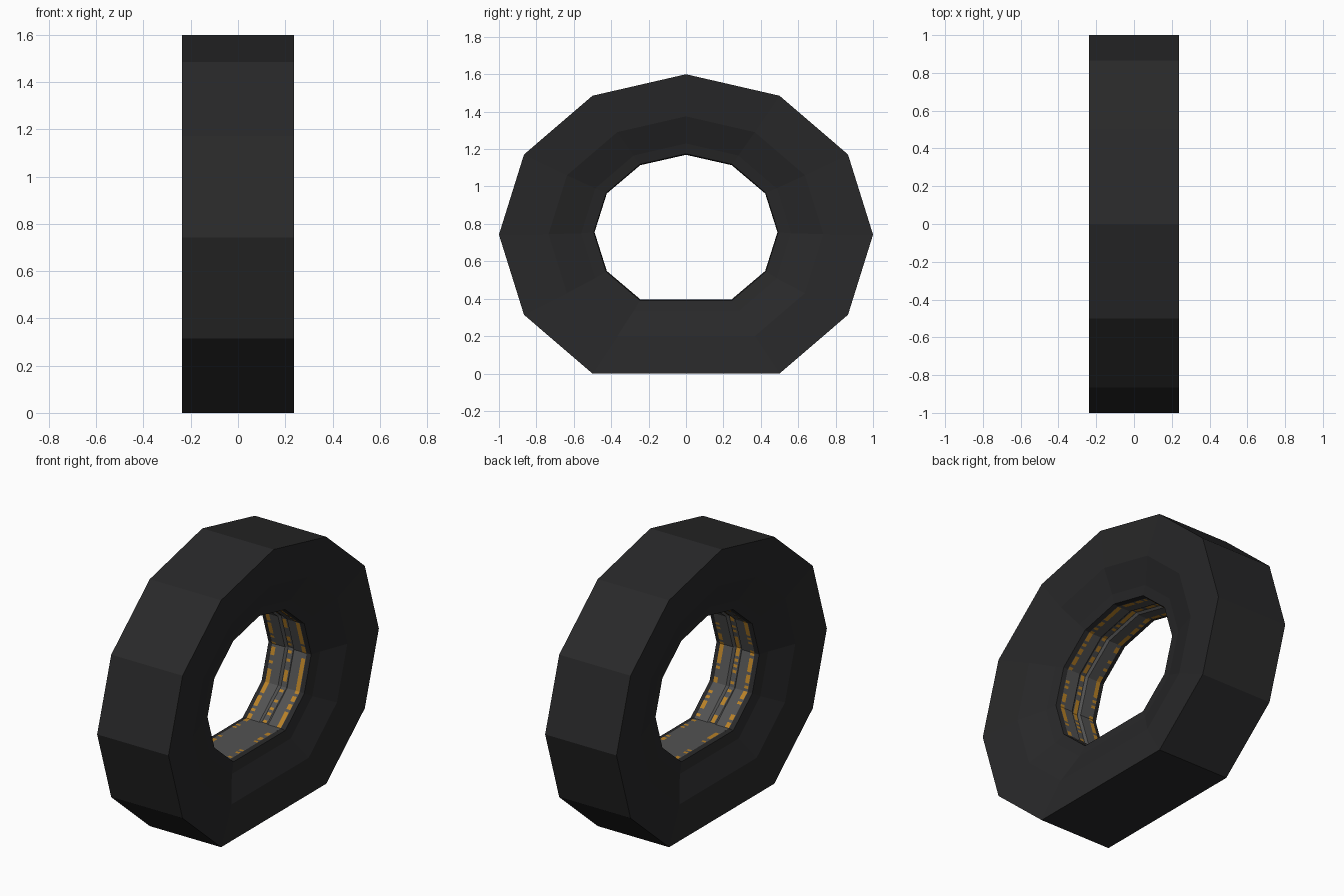
import bpy, bmesh, math, random
from mathutils import Vector

if "Cube" in bpy.data.objects:
    bpy.data.objects.remove(bpy.data.objects["Cube"])

random.seed(3)
N = 12


def material(name, col):
    m = bpy.data.materials.new(name)
    m.diffuse_color = (*col, 1)
    m.use_nodes = True
    m.node_tree.nodes["Principled BSDF"].inputs["Base Color"].default_value = m.diffuse_color
    return m


RUBBER = material("black rubber", (0.0215, 0.0215, 0.0225))
GREY = material("rim grey", (0.085, 0.085, 0.085))
GOLD = material("rim gold", (0.48, 0.22, 0.02))


def ring(x, ry, rz, cz, floor=None):
    """Twelve-sided flattened ring whose lowest corner is pushed flat."""
    if floor is None:
        floor = cz - rz * math.sin(math.radians(60))
    pts = []
    for i in range(N):
        a = math.pi / 2 + 2 * math.pi * i / N
        pts.append((x, ry * math.cos(a), max(cz + rz * math.sin(a), floor)))
    return pts


def build(name, verts, faces, mat):
    me = bpy.data.meshes.new(name)
    me.from_pydata(verts, [], faces)
    me.materials.append(mat)
    ob = bpy.data.objects.new(name, me)
    bpy.context.collection.objects.link(ob)
    return ob


def loft(name, profile, mat):
    verts, faces = [], []
    for p in profile:
        verts += ring(*p)
    for k in range(len(profile) - 1):
        for i in range(N):
            j = (i + 1) % N
            a, b = k * N, (k + 1) * N
            faces.append((a + i, b + i, b + j, a + j))
    return build(name, verts, faces, mat)


def mirrored(half):
    return half + [(-p[0], *p[1:]) for p in reversed(half)]


def orient(ob, inward):
    """Turn the faces to look outward, or inward to the hole."""
    bm = bmesh.new()
    bm.from_mesh(ob.data)
    if inward:
        flip = [f for f in bm.faces if f.normal.dot(
            Vector((0, *(f.calc_center_median() - Vector((0, 0, 0.755))).yz))) > 0]
    else:
        top = max(bm.faces, key=lambda f: f.calc_center_median().z)
        flip = bm.faces[:] if top.normal.z < 0 else []
    bmesh.ops.reverse_faces(bm, faces=flip)
    bm.to_mesh(ob.data)
    bm.free()


# tyre: lip, recessed sidewall and flat tread, from the +x hole edge round to -x
half = [(0.115, 0.489, 0.414, 0.7555),
        (0.142, 0.493, 0.420, 0.755),
        (0.155, 0.56, 0.48, 0.75),
        (0.213, 0.735, 0.63, 0.745),
        (0.2375, 1.0, 0.8575, 0.7426)]
orient(loft("tyre", mirrored(half), RUBBER), False)

# inner rim band with a shallow central groove, flat along the floor
FLOOR = 0.397
rim = [(0.115, 0.489, 0.414, 0.7555, FLOOR), (0.03, 0.489, 0.414, 0.7555, FLOOR),
       (0.018, 0.503, 0.426, 0.7555, FLOOR)]
orient(loft("inner_rim", mirrored(rim), GREY), True)


# broken gold stripes lying just above the rim
def stripe(name, x0, x1, r, chance, floor_chance):
    verts, faces = [], []
    k = r / 0.489
    a, b = (ring(x, r, 0.414 * k, 0.7555, FLOOR + 0.002) for x in (x0, x1))
    steps = 14
    for i in range(N):
        j = (i + 1) % N
        for s in range(steps):
            if random.random() > (floor_chance if i in (5, 6) else chance):
                continue
            n = len(verts)
            for p, q, t in ((a[i], a[j], s), (b[i], b[j], s),
                            (b[i], b[j], s + 1), (a[i], a[j], s + 1)):
                verts.append(Vector(p).lerp(Vector(q), t / steps))
            faces.append((n, n + 1, n + 2, n + 3))
    orient(build(name, verts, faces, GOLD), True)


stripe("gold_edge_right", 0.088, 0.114, 0.487, 0.7, 0.2)
stripe("gold_edge_left", -0.114, -0.088, 0.487, 0.7, 0.2)
stripe("gold_centre", -0.012, 0.012, 0.500, 0.55, 0.0)
